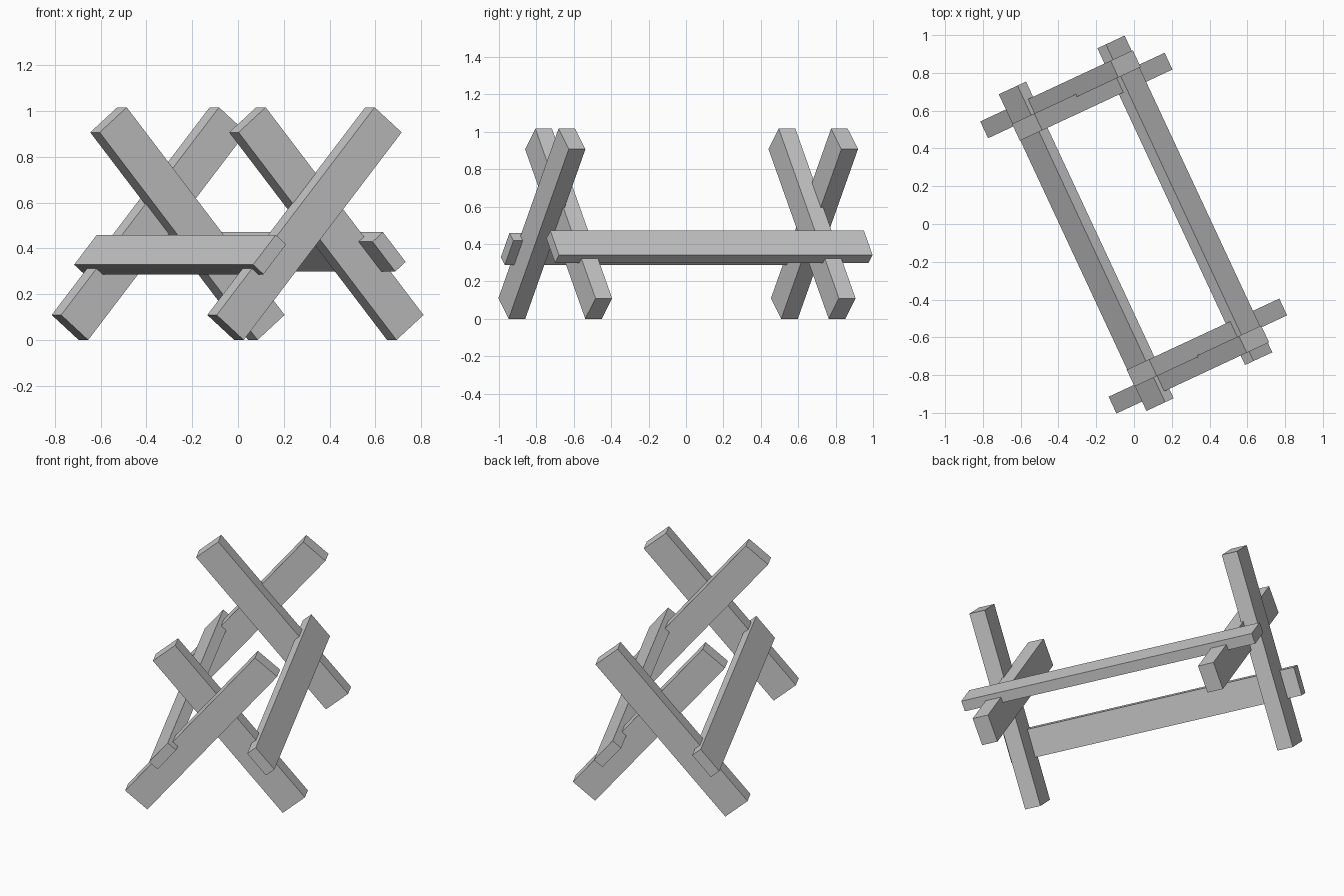
import bpy
from math import radians
from mathutils import Matrix

if "Cube" in bpy.data.objects:
    bpy.data.objects.remove(bpy.data.objects["Cube"])

# whole stand is turned about the vertical axis
TURN = Matrix.Rotation(radians(25), 4, 'Z')
TILT = 50


def plank(name, size, centre, tilt):
    """Box with its length leaning by tilt degrees in the frame plane."""
    bpy.ops.mesh.primitive_cube_add(size=1)
    ob = bpy.context.object
    ob.name = name
    ob.data.transform(TURN @ Matrix.Translation(centre)
                      @ Matrix.Rotation(radians(-tilt), 4, 'Y')
                      @ Matrix.Diagonal((*size, 1)))
    return ob


# crossed legs: an outer and an inner plank at each end, slightly let into each other
LEG = (1.184, 0.098, 0.17)
for end, v_outer, v_inner in (("front", -0.821, -0.732), ("back", 0.787, 0.704)):
    plank(end + "_outer_leg", LEG, (-0.0625, v_outer, 0.508), TILT)
    plank(end + "_inner_leg", LEG, (0.0845, v_inner, 0.508), -TILT)

# long rails resting along the lower half of the legs
RAIL = (0.17, 1.85, 0.065)
plank("left_rail", RAIL, (-0.279, 0, 0.373), TILT)
plank("right_rail", RAIL, (0.297, 0, 0.385), -TILT)
